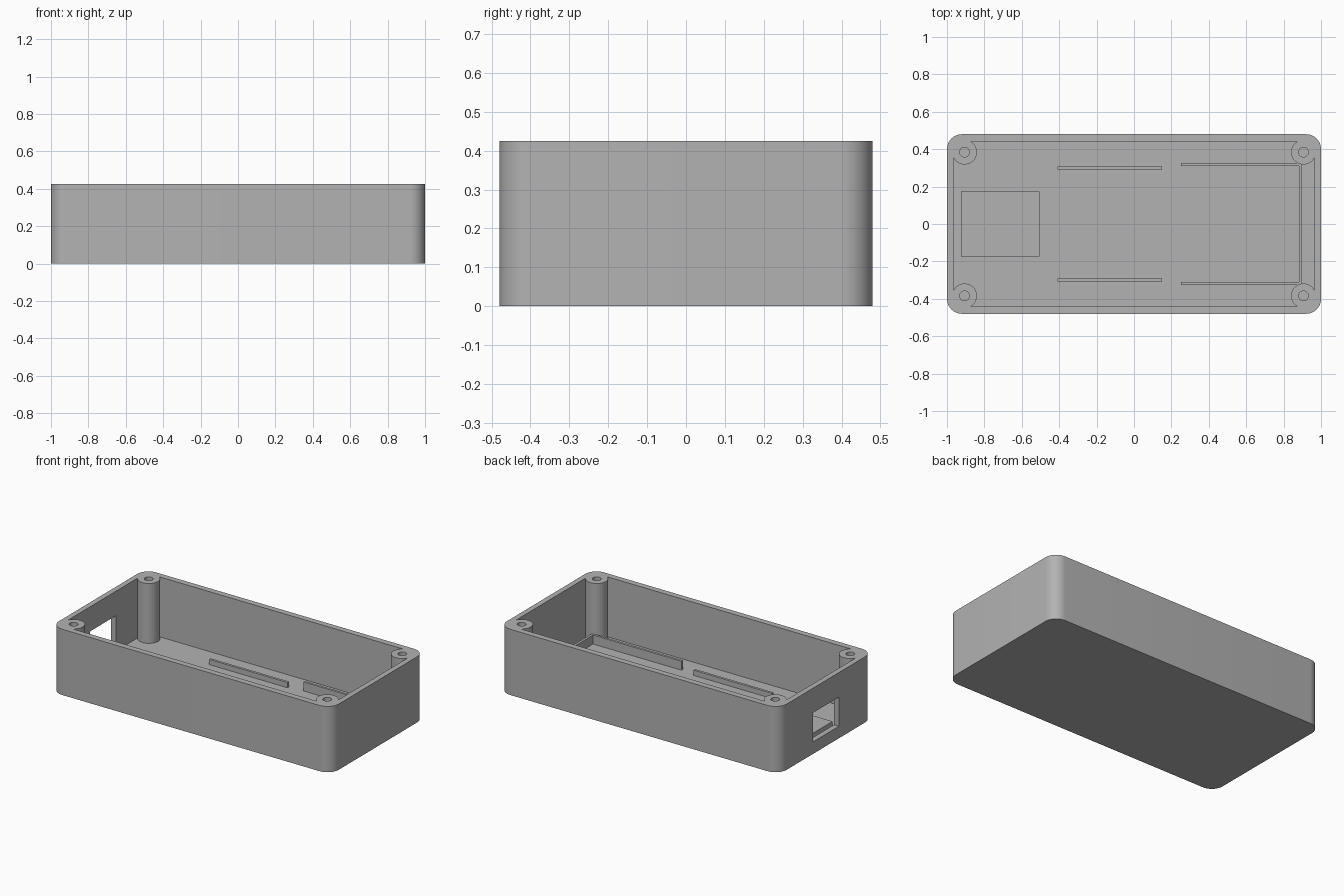
import bpy, bmesh, math

if "Cube" in bpy.data.objects:
    bpy.data.objects.remove(bpy.data.objects["Cube"], do_unlink=True)

grey = bpy.data.materials.new("light grey plastic")
grey.use_nodes = True
colour = (0.45, 0.45, 0.45, 1)
grey.diffuse_color = colour
grey.node_tree.nodes["Principled BSDF"].inputs["Base Color"].default_value = colour

HEIGHT, FLOOR = 0.425, 0.038
POST_X, POST_Y = 0.906, 0.384


def prism(name, outline, z0, z1):
    """Extrude a closed outline from z0 up to z1."""
    bm = bmesh.new()
    face = bm.faces.new([bm.verts.new((x, y, z0)) for x, y in outline])
    top = bmesh.ops.extrude_face_region(bm, geom=[face])["geom"]
    bmesh.ops.translate(bm, vec=(0, 0, z1 - z0),
                        verts=[v for v in top if isinstance(v, bmesh.types.BMVert)])
    bmesh.ops.recalc_face_normals(bm, faces=bm.faces)
    mesh = bpy.data.meshes.new(name)
    bm.to_mesh(mesh)
    bm.free()
    mesh.materials.append(grey)
    obj = bpy.data.objects.new(name, mesh)
    bpy.context.collection.objects.link(obj)
    return obj


def rounded(hx, hy, r, steps=12):
    """Rectangle outline with rounded corners."""
    points = []
    for q, (sx, sy) in enumerate([(1, 1), (-1, 1), (-1, -1), (1, -1)]):
        for i in range(steps + 1):
            a = math.pi / 2 * (q + i / steps)
            points.append((sx * (hx - r) + r * math.cos(a),
                           sy * (hy - r) + r * math.sin(a)))
    return points


def circle(x, y, r, n=48):
    return [(x + r * math.cos(2 * math.pi * i / n),
             y + r * math.sin(2 * math.pi * i / n)) for i in range(n)]


def rect(x0, x1, y0, y1):
    return [(x0, y0), (x1, y0), (x1, y1), (x0, y1)]


def subtract(target, cutter):
    mod = target.modifiers.new("cut", "BOOLEAN")
    mod.operation, mod.solver, mod.object = "DIFFERENCE", "EXACT", cutter
    with bpy.context.temp_override(object=target, active_object=target):
        bpy.ops.object.modifier_apply(modifier=mod.name)
    bpy.data.objects.remove(cutter, do_unlink=True)


corners = [(sx * POST_X, sy * POST_Y) for sx in (-1, 1) for sy in (-1, 1)]

# Cavity, leaving the four corner screw posts standing
cavity = prism("cavity", rounded(0.965, 0.441, 0.045), FLOOR, HEIGHT + 0.1)
for x, y in corners:
    subtract(cavity, prism("post", circle(x, y, 0.066), 0, HEIGHT + 0.2))

# Case shell with screw holes and the port opening
case = prism("case_shell", rounded(1, 0.48, 0.08), 0, HEIGHT)
subtract(case, cavity)
for x, y in corners:
    subtract(case, prism("screw_hole", circle(x, y, 0.026, 32), 0.1, HEIGHT + 0.1))
subtract(case, prism("port_opening", rect(-1.1, -0.95, -0.133, 0.133), 0.078, 0.266))

bpy.ops.object.select_all(action="DESELECT")
case.select_set(True)
bpy.context.view_layer.objects.active = case
bpy.ops.object.shade_smooth_by_angle(angle=math.radians(30))

# Raised pad behind the port opening
base = FLOOR - 0.01
prism("port_pad", rect(-0.925, -0.505, -0.175, 0.175), base, 0.073)

# Board rails along both long sides
for side, s in (("front", -1), ("back", 1)):
    prism(side + "_low_rail", rect(-0.41, 0.15, *sorted((s * 0.292, s * 0.308))), base, 0.072)

# U-shaped board holder at the left end
prism("board_holder", [(0.25, -0.325), (0.898, -0.325), (0.898, 0.325), (0.25, 0.325),
                       (0.25, 0.31), (0.882, 0.31), (0.882, -0.31), (0.25, -0.31)],
      base, 0.096)
